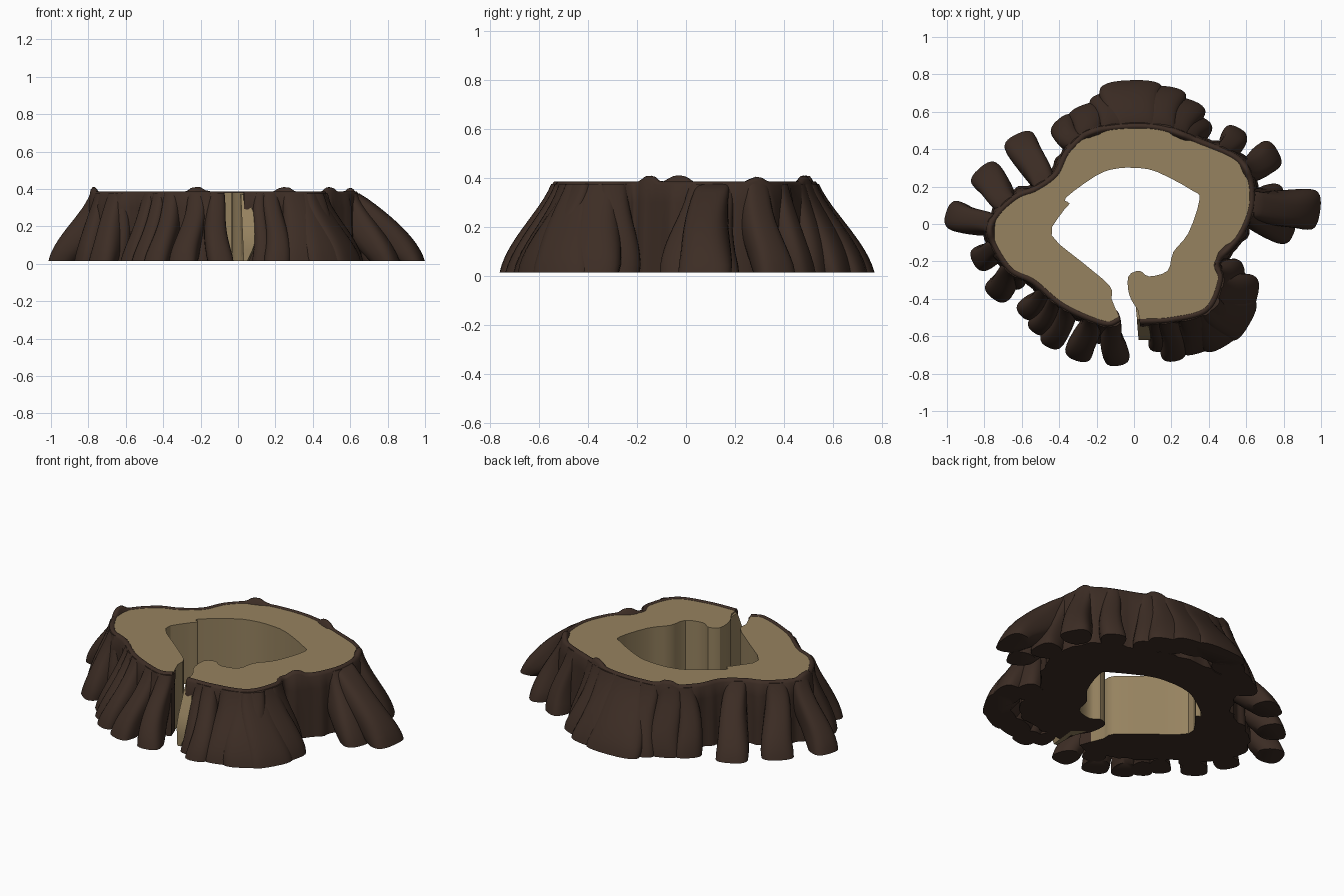
import bpy, bmesh, math
from mathutils import Vector

if "Cube" in bpy.data.objects:
    bpy.data.objects.remove(bpy.data.objects["Cube"])

def material(name, col):
    m = bpy.data.materials.new(name)
    m.diffuse_color = (*col, 1)
    m.use_nodes = True
    m.node_tree.nodes["Principled BSDF"].inputs["Base Color"].default_value = m.diffuse_color
    return m

BARK = material("dark bark", (0.046, 0.026, 0.018))
WOOD = material("pale wood", (0.305, 0.225, 0.116))
Z0, Z1 = 0.015, 0.38

def finish(name, bm, mats, angle=40):
    bmesh.ops.recalc_face_normals(bm, faces=bm.faces)
    me = bpy.data.meshes.new(name)
    bm.to_mesh(me)
    bm.free()
    ob = bpy.data.objects.new(name, me)
    bpy.context.collection.objects.link(ob)
    for m in mats:
        me.materials.append(m)
    bpy.ops.object.select_all(action='DESELECT')
    ob.select_set(True)
    bpy.context.view_layer.objects.active = ob
    bpy.ops.object.shade_smooth_by_angle(angle=math.radians(angle))

def loft(bm, rings):
    """Skin closed rings of points and cap both ends."""
    vs = [[bm.verts.new(p) for p in r] for r in rings]
    n = len(vs[0])
    for a, b in zip(vs, vs[1:]):
        for i in range(n):
            bm.faces.new((a[i], a[(i + 1) % n], b[(i + 1) % n], b[i]))
    bm.faces.new(vs[0])
    bm.faces.new(vs[-1])

def spline(pts, k):
    """Catmull-Rom through open 2D points, k steps per span."""
    p = [Vector(q) for q in pts]
    p = [2 * p[0] - p[1]] + p + [2 * p[-1] - p[-2]]
    out = []
    for i in range(1, len(p) - 2):
        a, b, c, d = p[i - 1:i + 3]
        for j in range(k):
            t = j / k
            out.append(0.5 * (2 * b + (c - a) * t + (2 * a - 5 * b + 4 * c - d) * t * t
                              + (3 * b - a - 3 * c + d) * t ** 3))
    return out + [p[-2]]

# Outlines of the cut face, from the right of the split round to its left
OUTER = [(.03, -.51), (.2, -.5), (.38, -.45), (.45, -.3), (.435, -.2), (.56, -.05), (.62, .13),
         (.57, .32), (.35, .43), (.1, .51), (-.2, .49), (-.34, .39), (-.41, .26), (-.52, .18),
         (-.62, .14), (-.72, .05), (-.76, -.05), (-.66, -.23), (-.53, -.3), (-.37, -.43),
         (-.16, -.52), (-.08, -.5)]
INNER = [(-.12, -.4), (-.13, -.33), (-.27, -.21), (-.44, -.06), (-.385, .06), (-.345, .11),
         (-.365, .14), (-.2, .26), (-.1, .295), (0, .3), (.12, .28), (.31, .18), (.35, .13),
         (.29, -.05), (.21, -.15), (.18, -.25), (.08, -.28), (.03, -.25), (-.03, -.28),
         (-.025, -.38), (.02, -.46)]
outer = spline(OUTER, 9)

# Pale wood core, underside dark
bm = bmesh.new()
loop = outer + spline(INNER, 3)
loft(bm, [[(p.x, p.y, z) for p in loop] for z in (Z0, Z1)])
for f in bm.faces:
    if f.calc_center_median().z < Z0 + .001:
        f.material_index = 1
finish("wood_core", bm, [WOOD, BARK], 30)

# Bark shell: a closed section swept along the outer outline, fluted, with a lumpy rim
SECTION = [(-.03, Z0), (-.03, .35), (-.004, .378), (.004, .386), (.016, .385), (.027, .37),
           (.034, .3), (.04, .15), (.045, Z0)]
LUMPS = [(-.77, -.03), (.47, -.13), (.62, .3), (.25, .48), (-.22, .49)]
bm = bmesh.new()
rings, arc = [], 0
for i, p in enumerate(outer):
    a, b = outer[max(i - 1, 0)], outer[min(i + 1, len(outer) - 1)]
    t = (b - a).normalized()
    nrm = Vector((t.y, -t.x))
    arc += (p - a).length
    flute = .006 * math.sin(arc * 47) + .004 * math.sin(arc * 83 + 1)
    lift = max(.024 * math.exp(-((p - Vector(c)).length / .045) ** 4) for c in LUMPS)
    ring = []
    for o, z in SECTION:
        q = p + nrm * (o + (flute if o > .03 else 0))
        ring.append((q.x, q.y, z + (lift if z > .36 else 0)))
    rings.append(ring)
loft(bm, rings)
finish("bark_shell", bm, [BARK], 50)

def root(name, x, y, width, shift=0, bulge=.9, top=.375):
    """Arched buttress: stacked egg-shaped slices sliding from the rim out to the tip."""
    tip = Vector((x, y))
    near = min(range(len(outer)), key=lambda i: (outer[i] - tip).length)
    rim = outer[near + shift]
    d = (tip - rim).normalized()
    side = Vector((-d.y, d.x))
    reach = (tip - rim).length
    seed = x * 9 + y * 5
    rings = []
    for k in range(13):
        s = k / 12
        u = s ** bulge
        r = reach * .5 * (u + u * u * (3 - 2 * u)) + .025 * (1 - s) + .004
        # the underside lifts away from the core towards the ground
        inner = -.07 + max(0, reach - .08) * max(0, (s - .4) / .6) ** 1.2
        half, mid = (r - inner) / 2, (r + inner) / 2
        w = width / 2 * (.6 + .4 * s) * (.96 if k == 12 else 1)
        ring = []
        for j in range(28):
            a = 2 * math.pi * j / 28
            c, n = math.cos(a), math.sin(a)
            flute = 1 + .03 * math.cos(6 * a + seed + s) * max(c, 0) * (1 - c)
            along = mid + half * math.copysign(abs(c) ** .8, c) * flute
            across = w * math.copysign(abs(n) ** .8, n) * (1 + .22 * c) * flute
            q = rim + d * along + side * (across + .01 * math.sin(5 * s + seed))
            ring.append((q.x, q.y, top + (Z0 - top) * s))
        rings.append(ring)
    bm = bmesh.new()
    loft(bm, rings)
    finish(name, bm, [BARK], 50)

# Root tips on the ground: x, y, width, optional shift along the rim and bulge
RIGHT = [(.99, .06, .22, 0, .68), (.85, -.05, .15), (.8, .13, .17), (.77, .38, .17), (.56, .51, .14),
         (.36, .57, .15), (.27, .67, .24), (.15, .735, .26), (-.01, .765, .34), (-.14, .7, .2)]
LEFT = [(-.28, .63, .2), (-.41, .55, .16), (-.62, .48, .18, 12), (-.83, .29, .18), (-1, .065, .16),
        (-.86, -.2, .14), (-.76, -.39, .15), (-.66, -.34, .12), (-.6, -.49, .12), (-.53, -.58, .12)]
FRONT = [(-.45, -.66, .13), (-.3, -.73, .15), (-.22, -.63, .13), (-.09, -.755, .14), (.12, -.68, .1),
         (.22, -.73, .14), (.37, -.68, .24), (.5, -.64, .26), (.61, -.54, .26), (.65, -.41, .24),
         (.59, -.28, .18)]
for side_name, tips in (("right", RIGHT), ("left", LEFT), ("front", FRONT)):
    for i, tip in enumerate(tips):
        root(f"{side_name}_root_{i + 1}", *tip)

# Torn pale wood on the right lip of the split, widest halfway down
bm = bmesh.new()
rings = []
for k in range(7):
    s = k / 6
    z = .37 + (Z0 - .37) * s
    x, y = .015 + .015 * s, -.51 - .11 * min(1, s * 1.6)
    e = x + .02 + .06 * math.sin(math.pi * s)
    rings.append([(.005, -.4, z), (x, -.5, z), (x, y, z), (e, y, z), (e + .02, -.45, z)])
loft(bm, rings)
finish("torn_wood", bm, [WOOD], 30)
